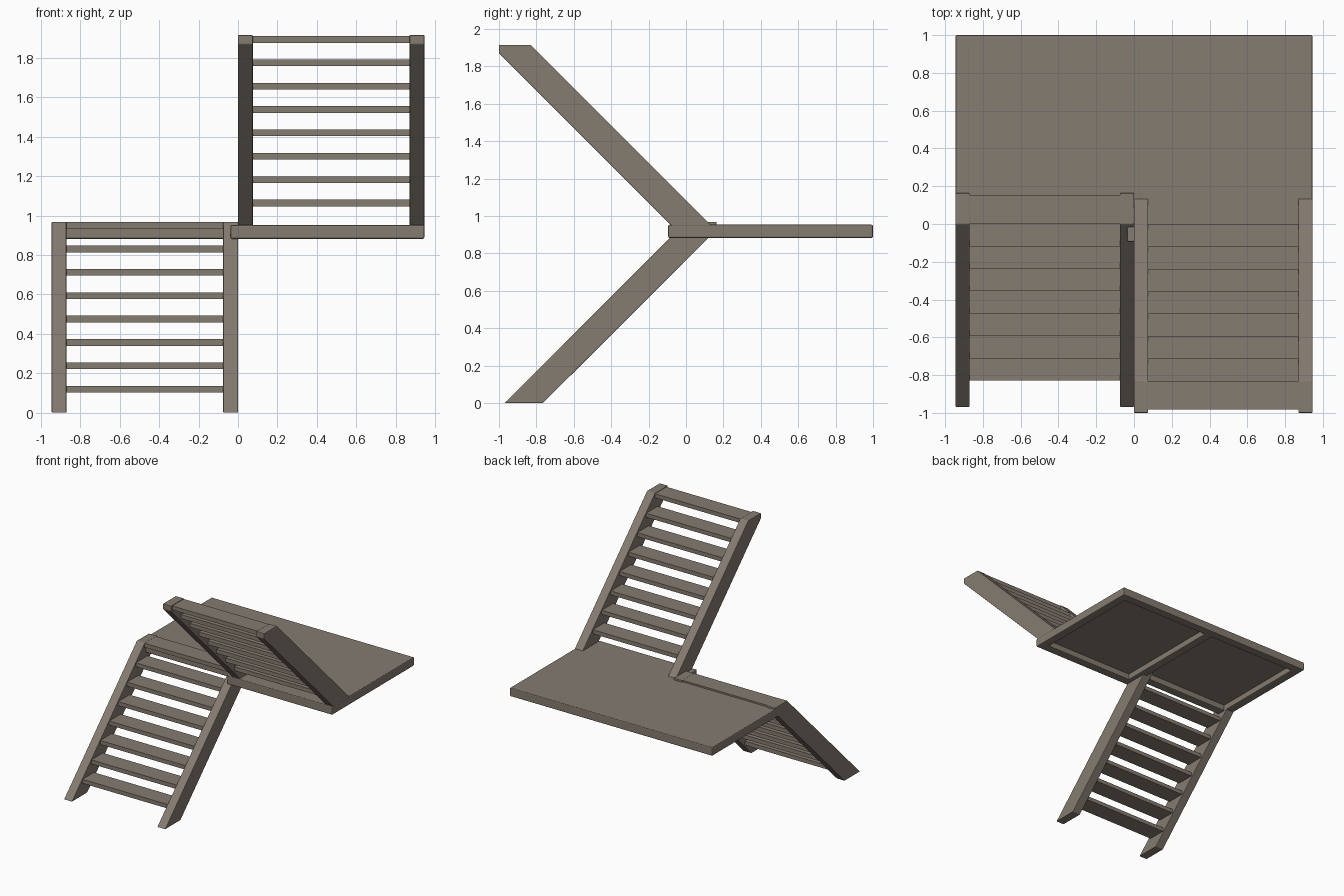
import bpy, bmesh

if "Cube" in bpy.data.objects:
    bpy.data.objects.remove(bpy.data.objects["Cube"])

mat = bpy.data.materials.new("warm grey")
mat.diffuse_color = (0.235, 0.20, 0.165, 1)
mat.use_nodes = True
mat.node_tree.nodes["Principled BSDF"].inputs["Base Color"].default_value = mat.diffuse_color


def prism(name, profile, x0, x1, bevel=0.0):
    """Extrude a (y, z) profile along x."""
    bm = bmesh.new()
    f = bm.faces.new([bm.verts.new((x0, y, z)) for y, z in profile])
    ext = bmesh.ops.extrude_face_region(bm, geom=[f])
    bmesh.ops.translate(bm, vec=(x1 - x0, 0, 0),
                        verts=[v for v in ext["geom"] if isinstance(v, bmesh.types.BMVert)])
    bmesh.ops.recalc_face_normals(bm, faces=bm.faces)
    me = bpy.data.meshes.new(name)
    bm.to_mesh(me)
    bm.free()
    me.materials.append(mat)
    ob = bpy.data.objects.new(name, me)
    bpy.context.collection.objects.link(ob)
    if bevel:
        m = ob.modifiers.new("soft edges", "BEVEL")
        m.width, m.segments = bevel, 2
    return ob


def box(name, x0, x1, y0, y1, z0, z1, bevel=0.0):
    return prism(name, [(y0, z0), (y1, z0), (y1, z1), (y0, z1)], x0, x1, bevel)


W, T = 0.945, 0.075      # half width of the landing, stringer thickness
RISE, THICK, DEPTH = 0.1185, 0.034, 0.153

# Lower flight: stringers and treads climbing towards +y
lower = [(-0.97, 0), (-0.765, 0), (0.163, 0.925), (0.163, 0.968), (0, 0.968)]
for i, x in enumerate((-W, -T)):
    prism(f"lower_stringer_{i}", lower, x, x + T, 0.004)
for i in range(8):
    z = 0.966 - i * RISE
    y = z - 0.966
    box(f"lower_tread_{i}", -W + T - 0.01, -T + 0.01, y, y + DEPTH, z - THICK, z)

# Upper flight: stringers and treads climbing towards -y
upper = [(-0.075, 0.945), (0.14, 0.945), (-0.83, 1.915), (-1.0, 1.915), (-1.0, 1.87)]
for i, x in enumerate((0, W - T)):
    prism(f"upper_stringer_{i}", upper, x, x + T, 0.004)
for i in range(8):
    z = 1.91 - i * RISE
    y = 1.08 - z
    box(f"upper_tread_{i}", T - 0.01, W - T + 0.01, y - DEPTH, y, z - THICK, z)

# Landing: thin deck on an edge frame, stepped forward under the upper flight
F, L, B = -0.095, 0.015, 1.0
Z0, ZD, Z1 = 0.882, 0.932, 0.953
box("deck_right", 0, W - 0.005, F + 0.005, B - 0.005, ZD, Z1 - 0.0005)
box("deck_left", -W + 0.005, 0, L + 0.005, B - 0.005, ZD, Z1 - 0.0005)
box("frame_back", -W, W, B - T, B, Z0, Z1, 0.008)
box("frame_front_right", -T / 2, W, F, F + T, Z0, Z1, 0.008)
box("frame_front_left", -W, 0, L, L + T, Z0, Z1, 0.008)
box("frame_side_right", W - T, W, F, B, Z0, Z1, 0.008)
box("frame_side_left", -W, -W + T, L, B, Z0, Z1, 0.008)
box("frame_middle", -T / 2, T / 2, F, B, Z0, Z1, 0.008)
